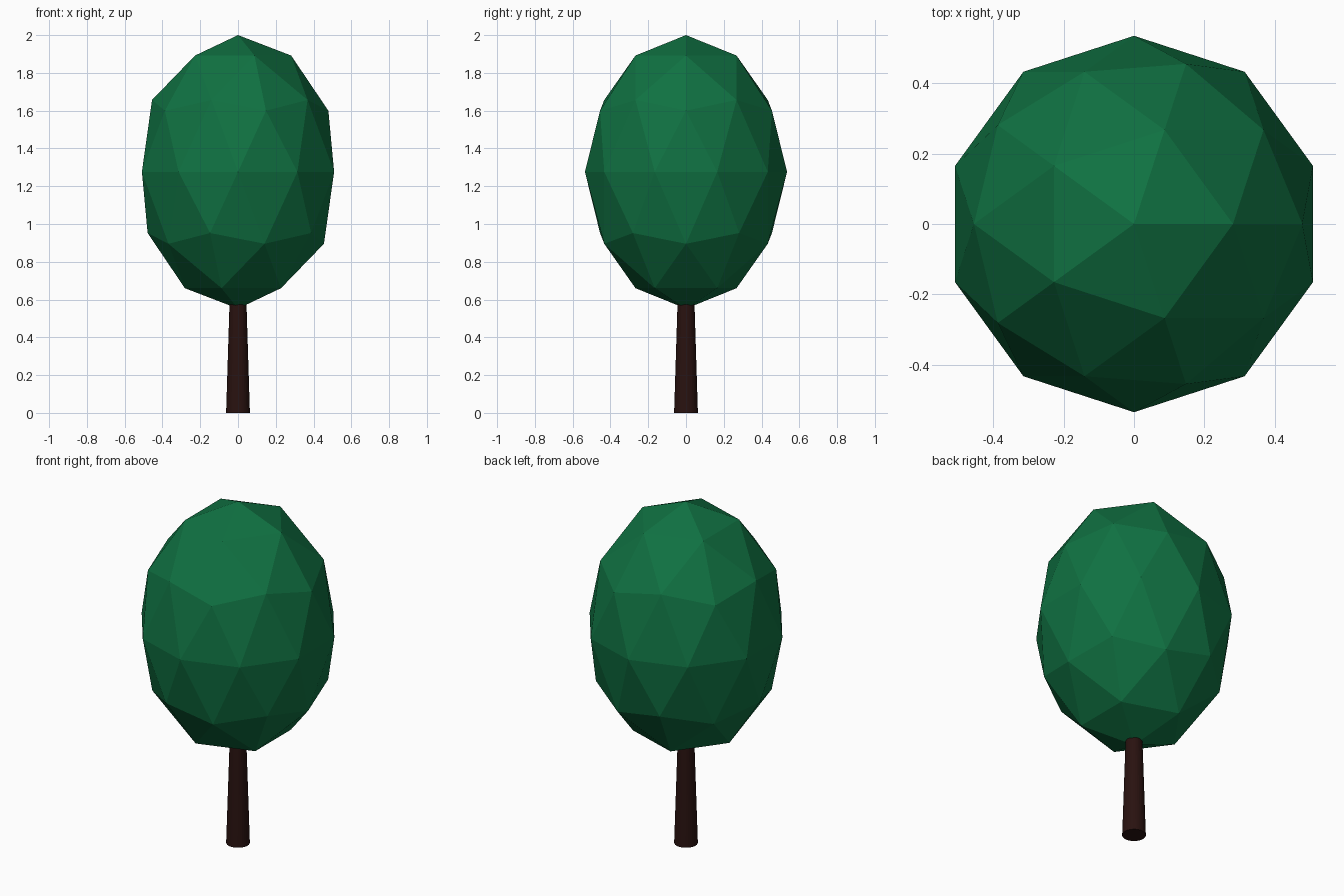
import bpy

if "Cube" in bpy.data.objects:
    bpy.data.objects.remove(bpy.data.objects["Cube"])


def flat_colour(name, rgb):
    mat = bpy.data.materials.new(name)
    mat.diffuse_color = (*rgb, 1.0)
    mat.use_nodes = True
    mat.node_tree.nodes["Principled BSDF"].inputs["Base Color"].default_value = mat.diffuse_color
    return mat


leaf_green = flat_colour("leaf green", (0.005, 0.165, 0.054))
bark_brown = flat_colour("bark brown", (0.022, 0.006, 0.005))

# Tapered trunk, ending just inside the crown
TRUNK_TOP = 0.64
bpy.ops.mesh.primitive_cone_add(vertices=32, radius1=0.063, radius2=0.043,
                                depth=TRUNK_TOP, location=(0, 0, TRUNK_TOP / 2))
trunk = bpy.context.object
trunk.name = "trunk"
trunk.data.materials.append(bark_brown)

# Faceted egg-shaped crown: a low-poly sphere stretched upwards
bpy.ops.mesh.primitive_ico_sphere_add(subdivisions=2, radius=1.0, location=(0, 0, 1.276))
crown = bpy.context.object
crown.name = "crown"
crown.scale = (0.535, 0.535, 0.724)
bpy.ops.object.transform_apply(location=False, rotation=False, scale=True)
crown.data.materials.append(leaf_green)
